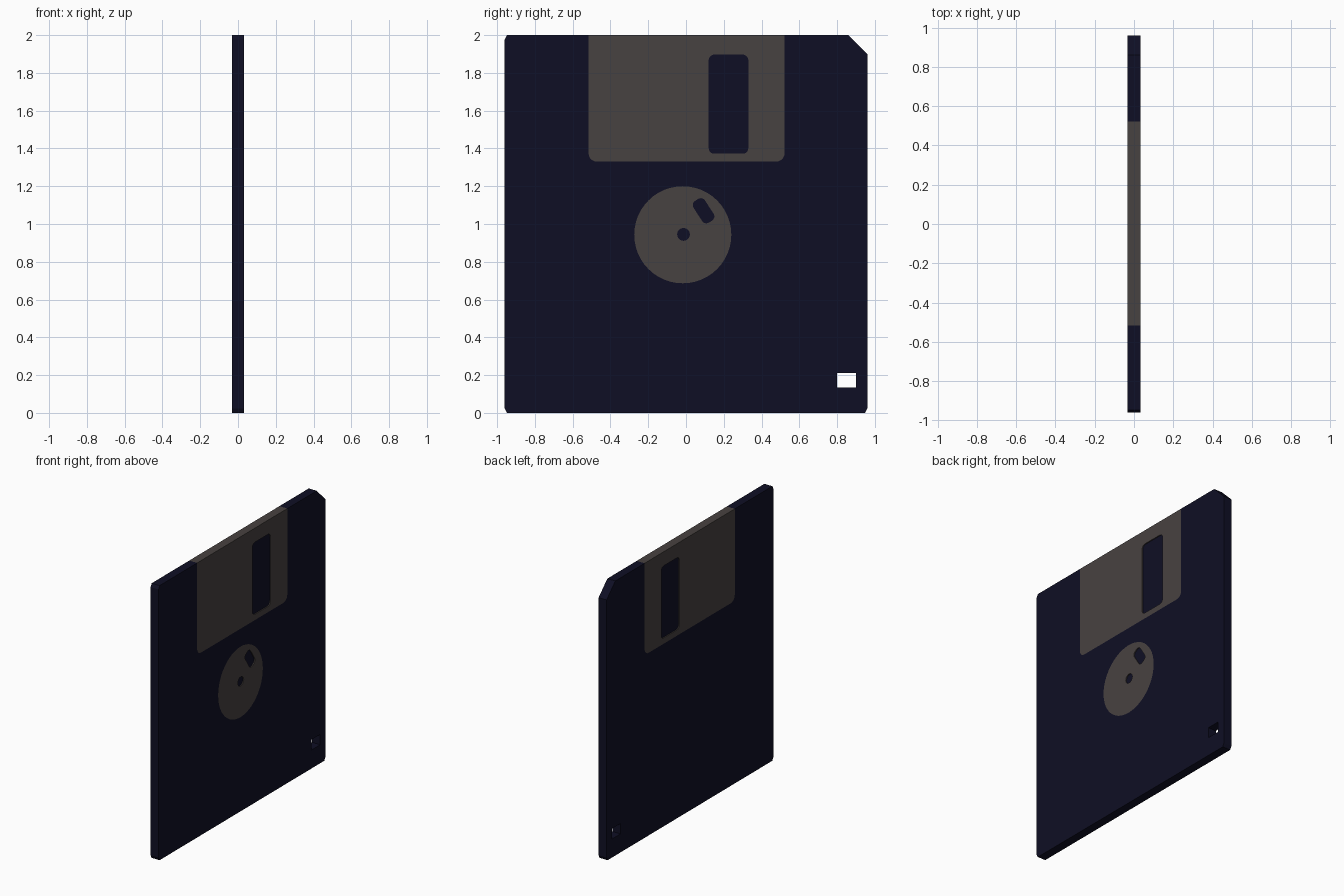
import bpy, bmesh, math

if "Cube" in bpy.data.objects:
    bpy.data.objects.remove(bpy.data.objects["Cube"])

def material(name, rgb):
    m = bpy.data.materials.new(name)
    m.diffuse_color = (*rgb, 1)
    m.use_nodes = True
    m.node_tree.nodes["Principled BSDF"].inputs["Base Color"].default_value = m.diffuse_color
    return m

navy = material("dark navy plastic", (0.0048, 0.0048, 0.018))
grey = material("warm grey metal", (0.064, 0.054, 0.052))

T = 0.032      # half thickness of the disk
CORE = 0.025   # half thickness under the metal parts

def prism(name, pts, x0, x1, mat=None):
    """Extrude a (y, z) outline along x; without a material it is a cutter."""
    bm = bmesh.new()
    f = bm.faces.new([bm.verts.new((x0, y, z)) for y, z in pts])
    r = bmesh.ops.extrude_face_region(bm, geom=[f])
    bmesh.ops.translate(bm, vec=(x1 - x0, 0, 0),
                        verts=[g for g in r["geom"] if isinstance(g, bmesh.types.BMVert)])
    bmesh.ops.recalc_face_normals(bm, faces=bm.faces)
    me = bpy.data.meshes.new(name)
    bm.to_mesh(me)
    bm.free()
    ob = bpy.data.objects.new(name, me)
    bpy.context.collection.objects.link(ob)
    me.materials.append(mat or navy)
    if mat is None:
        ob.hide_render = True
        ob.hide_set(True)
    return ob

def rounded(y0, y1, z0, z1, r, top=True, n=5):
    """Rounded rectangle; top=False keeps the upper corners square."""
    pts = []
    for cy, cz, a, on in ((y1 - r, z1 - r, 0, top), (y0 + r, z1 - r, 90, top),
                          (y0 + r, z0 + r, 180, True), (y1 - r, z0 + r, 270, True)):
        if not on:
            pts.append((y1 if a == 0 else y0, z1))
            continue
        for i in range(n + 1):
            t = math.radians(a + 90 * i / n)
            pts.append((cy + r * math.cos(t), cz + r * math.sin(t)))
    return pts

def rect(y0, y1, z0, z1):
    return [(y0, z0), (y1, z0), (y1, z1), (y0, z1)]

def circle(cy, cz, r, n):
    return [(cy + r * math.cos(2 * math.pi * i / n), cz + r * math.sin(2 * math.pi * i / n))
            for i in range(n)]

def cut(ob, *cutters):
    for c in cutters:
        m = ob.modifiers.new("cut", "BOOLEAN")
        m.operation = "DIFFERENCE"
        m.solver = "EXACT"
        m.object = c

# Body shell with one clipped corner
c = 0.012
body = prism("body", [(-0.96 + c, 0), (0.96 - c, 0), (0.96, 2 * c), (0.96, 1.90), (0.86, 2),
                      (-0.96 + c, 2), (-0.96, 2 - 2 * c), (-0.96, 2 * c)], -T, T, navy)

# Recesses for the shutter and hub, and the write-protect hole
S0, S1, SZ = -0.516, 0.522, 1.33
HY, HZ, HR = -0.017, 0.943, 0.257
seat = rounded(S0, S1, SZ, 2.1, 0.045, top=False)
cut(body,
    prism("shutter_seat_right", seat, CORE, 0.1),
    prism("shutter_seat_left", seat, -0.1, -CORE),
    prism("shutter_seat_top", rect(S0, S1, 1.99, 2.2), -0.2, 0.2),
    prism("hub_seat", circle(HY, HZ, HR, 48), CORE, 0.1),
    prism("write_protect_hole", rect(0.80, 0.90, 0.135, 0.21), -0.1, 0.1))

# Sliding metal shutter wrapped over the top edge, with a window on both sides
shutter = prism("shutter", rounded(S0, S1, SZ, 2.0, 0.045, top=False), -T, T, grey)
cut(shutter,
    prism("shutter_inside", rect(-0.8, 0.8, 1.0, 1.99), -CORE, CORE),
    prism("shutter_window", rounded(0.12, 0.33, 1.372, 1.897, 0.03), -0.1, 0.1))

# Metal hub on the right side with spindle hole and tilted drive slot
hub = prism("hub", circle(HY, HZ, HR, 48), CORE, T, grey)
a = math.radians(33)
slot = [(0.093 + y * math.cos(a) - z * math.sin(a), 1.07 + y * math.sin(a) + z * math.cos(a))
        for y, z in rounded(-0.036, 0.036, -0.068, 0.068, 0.026)]
cut(hub,
    prism("spindle_hole", circle(-0.013, 0.945, 0.034, 16), 0, 0.1),
    prism("drive_slot", slot, 0, 0.1))
